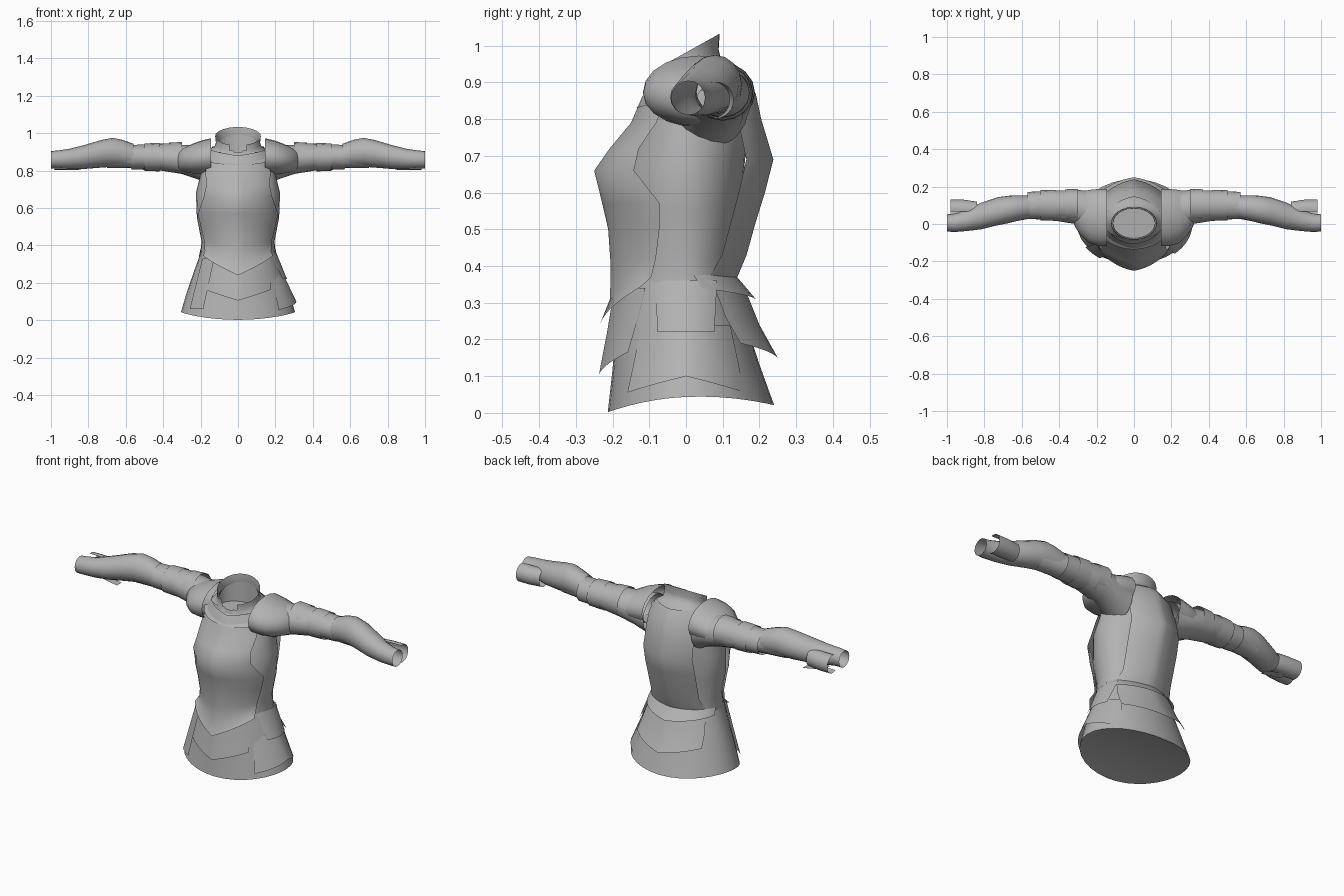
import bpy, bmesh
from math import sin, cos, pi, radians

old = bpy.data.objects.get("Cube")
if old:
    bpy.data.objects.remove(old)

steel = bpy.data.materials.new("plain grey")
steel.use_nodes = True
GREY = (0.45, 0.45, 0.45, 1)
steel.diffuse_color = GREY
steel.node_tree.nodes["Principled BSDF"].inputs["Base Color"].default_value = GREY


def loft(name, rings, closed=True, cap=(), skip=None):
    """Join rings of points with quads; cap lists the ring indices to close."""
    bm = bmesh.new()
    vs = [[bm.verts.new(p) for p in ring] for ring in rings]
    n = len(rings[0])
    for i in range(len(rings) - 1):
        for j in range(n if closed else n - 1):
            if skip and skip(i, j, n):
                continue
            k = (j + 1) % n
            bm.faces.new((vs[i][j], vs[i][k], vs[i + 1][k], vs[i + 1][j]))
    for c in cap:
        bm.faces.new(vs[c])
    bmesh.ops.recalc_face_normals(bm, faces=bm.faces)
    mesh = bpy.data.meshes.new(name)
    bm.to_mesh(mesh)
    bm.free()
    mesh.materials.append(steel)
    ob = bpy.data.objects.new(name, mesh)
    bpy.context.collection.objects.link(ob)
    bpy.ops.object.select_all(action='DESELECT')
    ob.select_set(True)
    bpy.context.view_layer.objects.active = ob
    bpy.ops.object.shade_smooth_by_angle(angle=radians(65))


def point(a, rx, front, back, z, ridge=0.0):
    """Point on a body section; angle 0 faces the front, a ridge sharpens the middle."""
    c = cos(a)
    off = abs((a + pi) % (2 * pi) - pi)
    c = (1 - ridge) * c + ridge * (1 - off / (pi / 2))
    return (rx * sin(a), front * c if c > 0 else -back * c, z)


def body(name, rows, n=32):
    """Full wrap: rows of (z, half width, front y, back y)."""
    loft(name, [[point(2 * pi * j / n, rx, f, b, z) for j in range(n)]
                for z, rx, f, b in rows])


def plate(name, rows, mid=0, ridge=0.25, n=16):
    """Partial wrap: rows of (z, half width, depth, half angle, tip drop)."""
    rings = []
    for z, rx, d, half, drop in rows:
        ring = []
        for j in range(n + 1):
            t = 2 * j / n - 1
            a = radians(mid + half * t)
            ring.append(point(a, rx, -d, d, z - drop * (1 - abs(t)), ridge))
        rings.append(ring)
    loft(name, rings, closed=False)


def tilted(rows, n=32):
    """Neck rings tilted backwards: rows of (radius, front z, back z)."""
    return [[(r * sin(2 * pi * j / n), .004 - r * .72 * cos(2 * pi * j / n),
              (front + back) / 2 - (back - front) / 2 * cos(2 * pi * j / n))
             for j in range(n)] for r, front, back in rows]


def limb(name, rows, side, n=16, turn=(0, 360), **kw):
    """Tube along x: rows of (x, centre y, centre z, y radius, z radius)."""
    start, end = (radians(t) for t in turn)
    angles = [start + (end - start) * j / n for j in range(n)]
    loft(name, [[(side * x, cy + ry * cos(a), cz + rz * sin(a)) for a in angles]
                for x, cy, cz, ry, rz in rows], **kw)


# Padded torso under the plates
body("padded_torso", [
    (.33, .205, -.18, .13), (.42, .195, -.17, .13), (.55, .22, -.18, .15),
    (.68, .225, -.165, .16), (.78, .20, -.12, .17), (.86, .19, -.09, .165),
    (.90, .16, -.08, .14)])

# Flared skirt with a gently arched hem
skirt = []
for z, rx, f, b, arch in [(.36, .20, -.18, .13, 0), (.25, .235, -.19, .16, .01),
                          (.12, .275, -.20, .20, .02), (.002, .305, -.213, .24, .032)]:
    ring = []
    for j in range(32):
        a = 2 * pi * j / 32
        ring.append(point(a, rx, f, b, z + arch * sin(a) ** 2 + arch * .3 * (1 - cos(a))))
    skirt.append(ring)
loft("skirt", skirt)

# Underside that follows the arch of the hem from front to back
hem = skirt[-1]
loft("skirt_underside", [[hem[j], hem[32 - j]] for j in range(1, 16)], closed=False)

# Breastplate with a central keel and pointed lower edge
plate("breastplate", [
    (.345, .225, .235, 56, .105), (.37, .205, .207, 60, .06), (.42, .20, .205, 64, .02),
    (.50, .215, .212, 68, 0), (.57, .228, .228, 70, 0), (.66, .232, .25, 52, 0),
    (.72, .228, .208, 48, 0), (.79, .215, .15, 54, 0), (.86, .18, .12, 62, 0),
    (.91, .15, .105, 70, .03)])

# Backplate and its flared lower lame
plate("backplate", [
    (.37, .20, .14, 60, 0), (.43, .20, .165, 50, 0), (.52, .215, .19, 46, 0),
    (.60, .225, .215, 44, 0), (.69, .23, .238, 42, 0), (.80, .225, .205, 42, 0),
    (.87, .20, .19, 50, 0), (.93, .16, .145, 60, 0)], mid=180)
plate("back_waist_lame", [(.375, .205, .135, 80, 0), (.34, .215, .19, 76, .03)], mid=180)

# Pointed skirt lames in front and behind
plate("front_fauld", [
    (.34, .215, .195, 52, 0), (.25, .235, .215, 48, .03),
    (.165, .255, .237, 44, .06)])
plate("back_fauld", [
    (.34, .21, .16, 58, 0), (.26, .24, .20, 54, .02),
    (.19, .265, .25, 50, .04)], mid=180)

# Side plates hung from the waist
plate("left_upper_tasset", [(.36, .205, .16, 32, 0), (.22, .262, .19, 24, 0)],
      mid=90, ridge=0)
plate("left_lower_tasset", [(.24, .245, .18, 42, 0), (.055, .312, .222, 46, -.045)],
      mid=90, ridge=0)
plate("right_tasset", [(.33, .222, .20, 12, 0), (.06, .308, .228, 10, 0)],
      mid=-47, ridge=0)

# Collar: flared foot and raised, backward tilted neck with a stepped front slit
loft("collar", tilted([(.195, .83, .905), (.155, .855, .95), (.128, .88, .96),
                       (.118, .905, .99), (.122, .935, 1.033)]),
     skip=lambda i, j, n: (i > 1 and j in (0, n - 1)) or (i == 3 and j in (1, n - 2)))
loft("neck_lining", tilted([(.115, .875, .99), (.112, .865, .875)]), cap=(1,))

for side, label in ((1, "left"), (-1, "right")):
    # Cloth sleeve from the armpit to inside the forearm guard
    limb(label + "_sleeve", [
        (.15, .06, .83, .11, .11), (.22, .075, .845, .10, .09), (.30, .09, .86, .092, .078),
        (.45, .10, .872, .078, .066), (.58, .09, .875, .062, .062), (.70, .08, .87, .055, .055)],
        side)
    # Rounded shoulder plate
    limb(label + "_shoulder_plate", [
        (.145, .035, .875, .152, .098), (.19, .035, .87, .152, .092), (.24, .04, .863, .142, .082),
        (.285, .055, .857, .115, .068), (.315, .07, .855, .085, .055), (.33, .08, .857, .05, .035)],
        side, n=20)
    # Overlapping upper arm bands
    for k, (x0, x1, r) in enumerate([(.30, .37, .088), (.35, .43, .081),
                                     (.42, .50, .083), (.49, .57, .074)]):
        limb(f"{label}_arm_band_{k + 1}", [
            (x0, .10, .872, r, r * .92), (x1, .10, .872, r * .97, r * .88)], side)
    # Forearm guard
    limb(label + "_forearm_guard", [
        (.56, .09, .88, .062, .064), (.62, .085, .892, .068, .073), (.67, .078, .898, .073, .077),
        (.73, .068, .89, .075, .074), (.82, .042, .873, .071, .064), (.90, .018, .863, .056, .054),
        (.96, .006, .86, .049, .048), (1.0, .006, .858, .046, .046)], side)
    # Half open cuff behind the wrist
    limb(label + "_cuff", [
        (.84, .075, .853, .044, .048), (.91, .08, .852, .05, .05), (.98, .08, .852, .05, .05)],
        side, turn=(-120, 120), closed=False)

# Loose strap below the right cuff
loft("right_cuff_strap", [[(-.93, .03, .81), (-.93, .09, .81)],
                          [(-.79, .04, .78), (-.79, .08, .78)]], closed=False)
